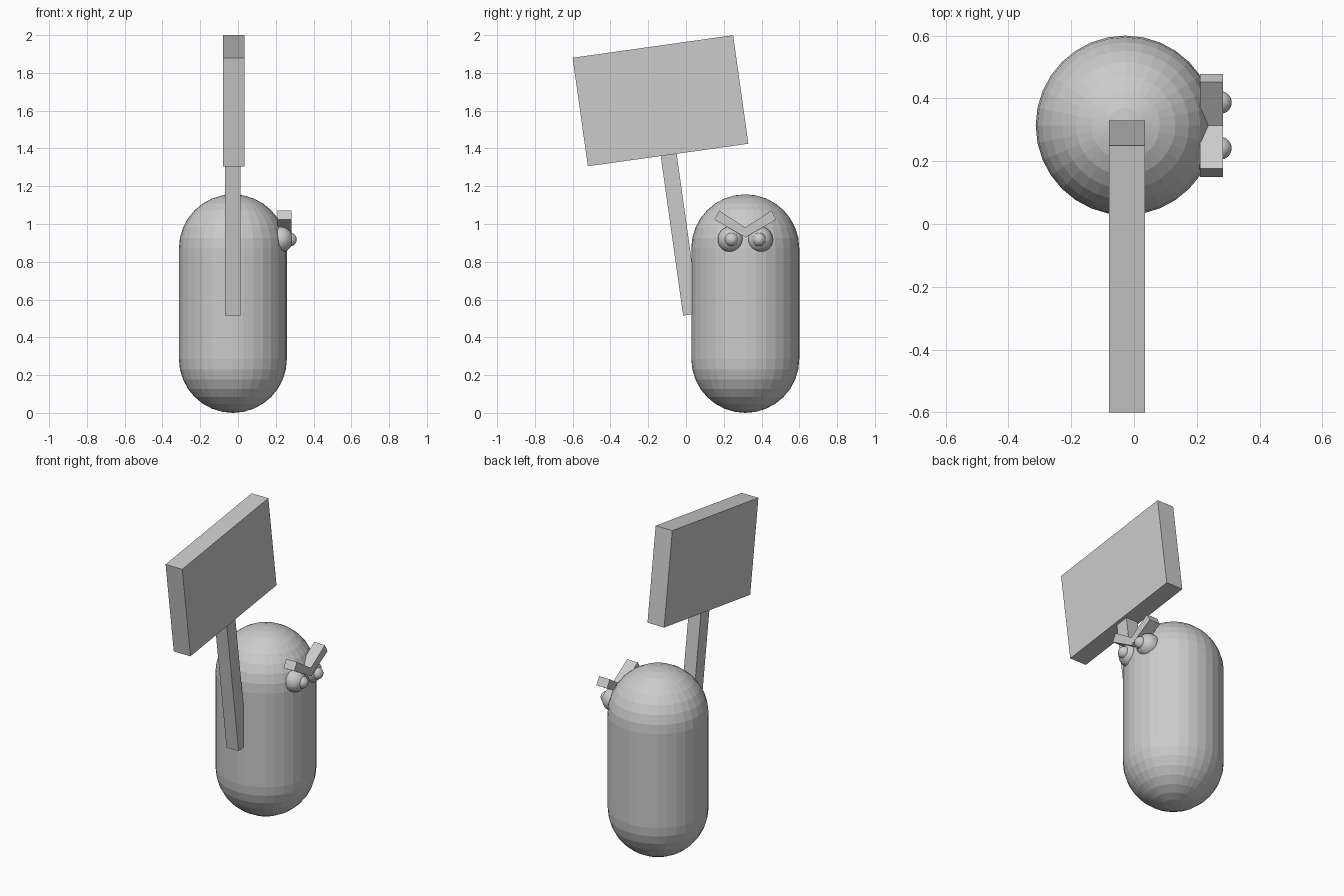
import bpy, bmesh, math
from mathutils import Matrix, Vector

default = bpy.data.objects.get("Cube")
if default:
    bpy.data.objects.remove(default, do_unlink=True)

grey = bpy.data.materials.new("plain grey")
grey.use_nodes = True
colour = (0.6, 0.6, 0.6, 1)
grey.diffuse_color = colour
grey.node_tree.nodes["Principled BSDF"].inputs["Base Color"].default_value = colour

CX, CY = -0.027, 0.314   # body axis
R = 0.286                # body radius
HEIGHT = 1.157
TILT = math.radians(8)   # lean of the placard


def finish(name, bm):
    bmesh.ops.recalc_face_normals(bm, faces=bm.faces)
    mesh = bpy.data.meshes.new(name)
    bm.to_mesh(mesh)
    bm.free()
    mesh.materials.append(grey)
    obj = bpy.data.objects.new(name, mesh)
    bpy.context.collection.objects.link(obj)
    return obj


def box(name, centre, size):
    bm = bmesh.new()
    bmesh.ops.create_cube(bm, size=1)
    place = Matrix.Translation(centre) @ Matrix.Rotation(TILT, 4, 'X')
    bm.transform(place @ Matrix.Diagonal((*size, 1)))
    return finish(name, bm)


def ball(name, centre, radius):
    bm = bmesh.new()
    bmesh.ops.create_uvsphere(bm, u_segments=32, v_segments=16, radius=radius)
    bm.transform(Matrix.Translation(centre) @ Matrix.Rotation(math.pi / 2, 4, 'Y'))
    return finish(name, bm)


# Capsule body: spun half profile with two domes
bm = bmesh.new()
profile = []
for dome_z, start in ((R, -90), (HEIGHT - R, 0)):
    for i in range(9):
        a = math.radians(start + 90 * i / 8)
        profile.append(bm.verts.new((CX + R * math.cos(a), CY, dome_z + R * math.sin(a))))
edges = [bm.edges.new(pair) for pair in zip(profile, profile[1:])]
bmesh.ops.spin(bm, geom=profile + edges, cent=(CX, CY, 0), axis=(0, 0, 1),
               angle=math.tau, steps=32)
bmesh.ops.remove_doubles(bm, verts=bm.verts, dist=0.0005)
finish("body", bm)

# Placard: board and handle share one leaning axis
board_centre = Vector((-0.0225, -0.135, 1.6525))
up = Vector((0, -math.sin(TILT), math.cos(TILT)))
box("sign_board", board_centre, (0.115, 0.858, 0.58))
handle_length = 0.95
handle_centre = Vector((-0.027, 0.027, 0.521)) + up * handle_length / 2
box("sign_handle", handle_centre, (0.083, 0.085, handle_length))

# Eyes and pupils on the +x side
for side, label in ((-1, "right"), (1, "left")):
    ball(label + "_eye", (0.222, CY + side * 0.077, 0.918), 0.069)
    ball(label + "_pupil", (0.275, CY + side * 0.073, 0.918), 0.036)

# Frowning brow: two slanted bars meeting in the middle
for side, label in ((-1, "right"), (1, "left")):
    bm = bmesh.new()
    outline = [(0, 0.929), (0.164, 1.024), (0.138, 1.071), (0, 0.981)]
    face = bm.faces.new([bm.verts.new((0.21, CY + side * y, z)) for y, z in outline])
    extruded = bmesh.ops.extrude_face_region(bm, geom=[face])["geom"]
    bmesh.ops.translate(bm, vec=(0.074, 0, 0),
                        verts=[v for v in extruded if isinstance(v, bmesh.types.BMVert)])
    finish(label + "_brow", bm)
